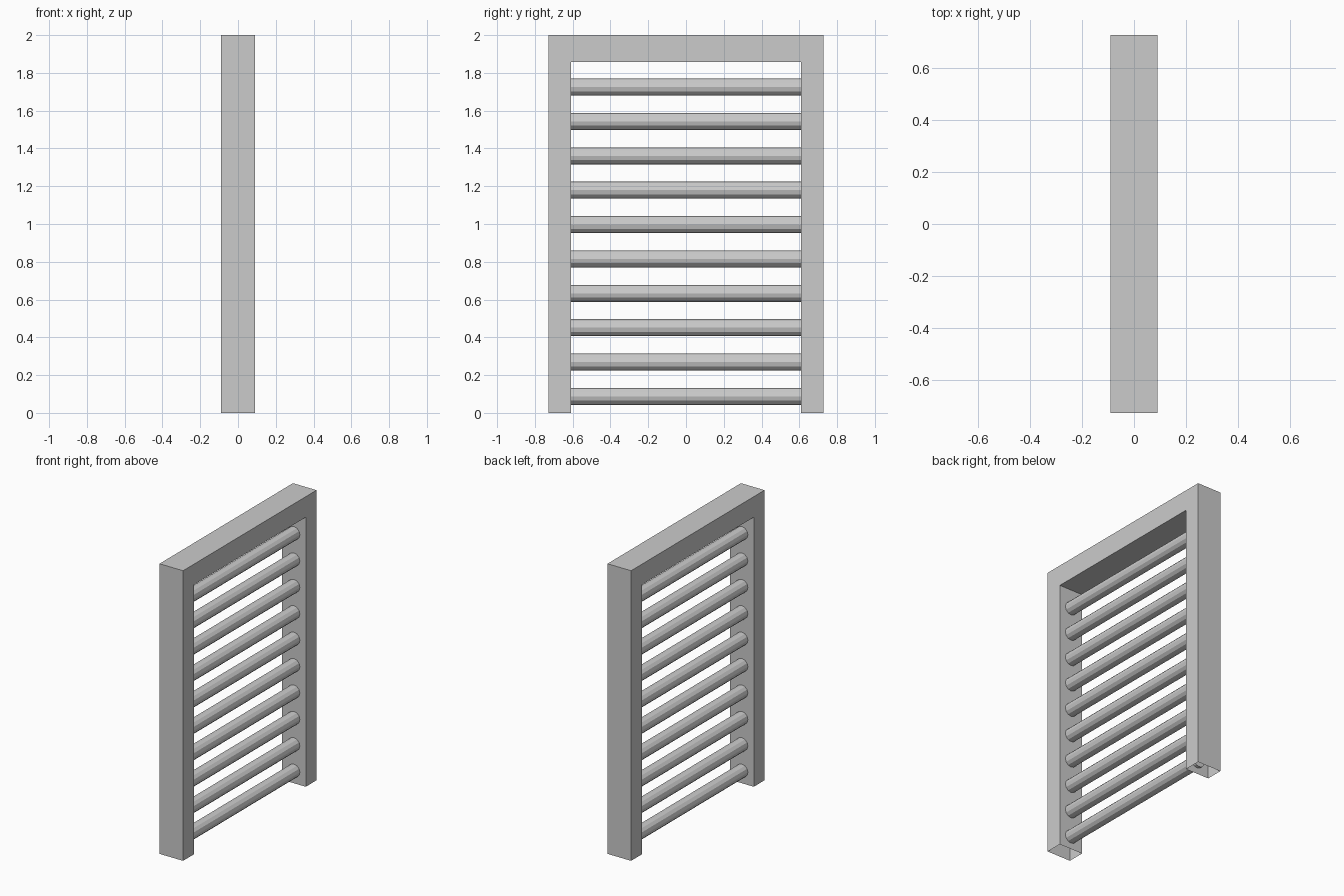
import bpy
import bmesh
import math
from mathutils import Matrix

if "Cube" in bpy.data.objects:
    bpy.data.objects.remove(bpy.data.objects["Cube"])

HALF_X = 0.09
OUT_Y, IN_Y = 0.727, 0.61
TOP, BAR_Z = 2.0, 1.858


def make_object(name, bm):
    mesh = bpy.data.meshes.new(name)
    bm.to_mesh(mesh)
    bm.free()
    obj = bpy.data.objects.new(name, mesh)
    bpy.context.collection.objects.link(obj)
    return obj


# Frame: inverted U profile extruded along x, hollow with open leg bottoms
profile = [(-OUT_Y, 0), (-IN_Y, 0), (-IN_Y, BAR_Z), (IN_Y, BAR_Z),
           (IN_Y, 0), (OUT_Y, 0), (OUT_Y, TOP), (-OUT_Y, TOP)]
bm = bmesh.new()
face = bm.faces.new([bm.verts.new((-HALF_X, y, z)) for y, z in profile])
ext = bmesh.ops.extrude_face_region(bm, geom=[face], use_keep_orig=True)
moved = [g for g in ext["geom"] if isinstance(g, bmesh.types.BMVert)]
bmesh.ops.translate(bm, verts=moved, vec=(2 * HALF_X, 0, 0))
bmesh.ops.recalc_face_normals(bm, faces=bm.faces)
open_ends = [f for f in bm.faces if all(v.co.z < 0.001 for v in f.verts)]
bmesh.ops.delete(bm, geom=open_ends, context="FACES_ONLY")
make_object("frame", bm)

# Rungs: twelve-sided bars that poke slightly into the hollow legs
for i in range(10):
    bm = bmesh.new()
    place = (Matrix.Translation((0, 0, 0.087 + 0.182 * i))
             @ Matrix.Rotation(math.radians(90), 4, "X"))
    bmesh.ops.create_cone(bm, cap_ends=True, segments=12, radius1=0.045,
                          radius2=0.045, depth=1.26, matrix=place)
    make_object(f"rung_{i + 1}", bm)
